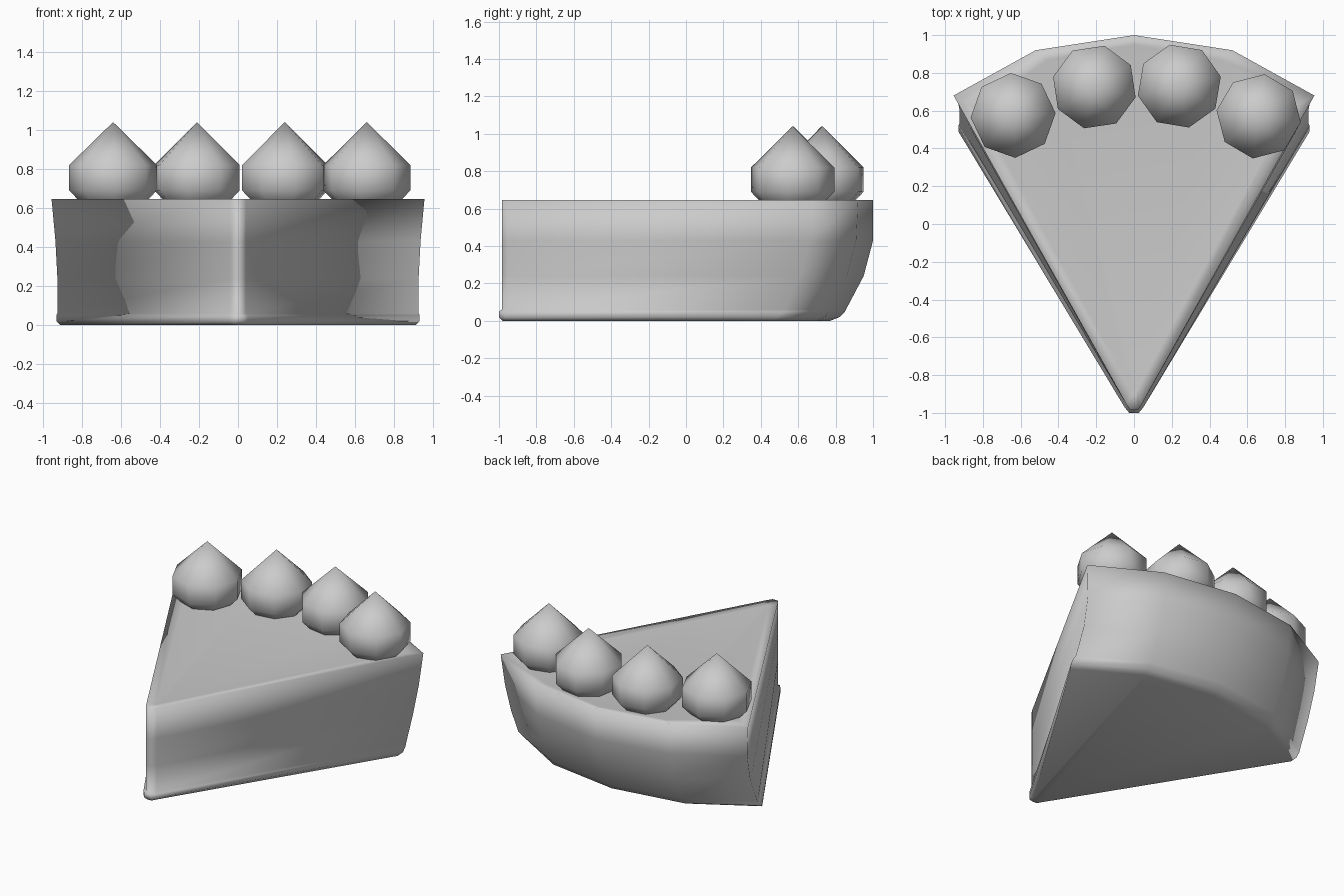
import bpy, bmesh, math

if "Cube" in bpy.data.objects:
    bpy.data.objects.remove(bpy.data.objects["Cube"], do_unlink=True)

GREY = (0.6, 0.6, 0.6, 1)
mat = bpy.data.materials.new("plain grey")
mat.use_nodes = True
mat.diffuse_color = GREY
mat.node_tree.nodes["Principled BSDF"].inputs["Base Color"].default_value = GREY


def loft(name, rings):
    """Skin a stack of closed rings and cap both ends."""
    bm = bmesh.new()
    loops = [[bm.verts.new(p) for p in ring] for ring in rings]
    for low, high in zip(loops, loops[1:]):
        n = len(low)
        for i in range(n):
            j = (i + 1) % n
            bm.faces.new((low[i], low[j], high[j], high[i]))
    bm.faces.new(loops[0][::-1])
    bm.faces.new(loops[-1])
    bmesh.ops.remove_doubles(bm, verts=bm.verts, dist=0.0001)
    bmesh.ops.recalc_face_normals(bm, faces=bm.faces)
    for f in bm.faces:
        f.smooth = True
    mesh = bpy.data.meshes.new(name)
    bm.to_mesh(mesh)
    bm.free()
    mesh.materials.append(mat)
    obj = bpy.data.objects.new(name, mesh)
    bpy.context.collection.objects.link(obj)
    return obj


def wedge(z, tip_w, tip_y, corner_x, corner_y, mid_y, back_y):
    """Outline of the slice at one height, mirrored about x = 0."""
    half = [(tip_w * 0.5, tip_y), (tip_w, tip_y + 0.03),
            (corner_x, corner_y), (corner_x * 0.545, mid_y)]
    points = half + [(0, back_y)] + [(-x, y) for x, y in reversed(half)]
    return [(x, y, z) for x, y in points]


# Slice: base lip, pinched sides, flared outer crust and flat top
loft("pie_slice", [wedge(*level) for level in (
    (0.00, 0.035, -0.98, 0.91, 0.46, 0.70, 0.77),
    (0.02, 0.05, -1.00, 0.93, 0.49, 0.74, 0.82),
    (0.05, 0.05, -1.00, 0.93, 0.52, 0.76, 0.85),
    (0.06, 0.04, -0.985, 0.925, 0.53, 0.77, 0.855),
    (0.24, 0.04, -0.985, 0.925, 0.61, 0.86, 0.95),
    (0.43, 0.04, -0.985, 0.935, 0.66, 0.91, 1.00),
    (0.645, 0.04, -0.985, 0.955, 0.68, 0.92, 1.00),
    (0.637, 0.02, -0.90, 0.83, 0.61, 0.87, 0.95),
)])

# Cream dollops: eight-sided drops with a pointed top
PROFILE = ((0.17, 0.63), (0.18, 0.643), (0.225, 0.69), (0.225, 0.82), (0, 1.04))
DOLLOPS = {"right_outer": (-0.64, 0.575, 3), "right_inner": (-0.21, 0.725, 31),
           "left_inner": (0.24, 0.73, 13), "left_outer": (0.66, 0.57, 37)}
for side, (cx, cy, turn) in DOLLOPS.items():
    rings = []
    for r, z in PROFILE[:-1]:
        angles = [math.radians(turn + 45 * i) for i in range(8)]
        rings.append([(cx + r * math.cos(a), cy + r * math.sin(a), z) for a in angles])
    drop = loft(side + "_cream_dollop", rings)
    # Pull the top cap up to a point
    bm = bmesh.new()
    bm.from_mesh(drop.data)
    cap = max(bm.faces, key=lambda f: f.calc_center_median().z)
    peak = bmesh.ops.poke(bm, faces=[cap])["verts"][0]
    peak.co.z = PROFILE[-1][1]
    for f in bm.faces:
        f.smooth = True
    bm.to_mesh(drop.data)
    bm.free()
